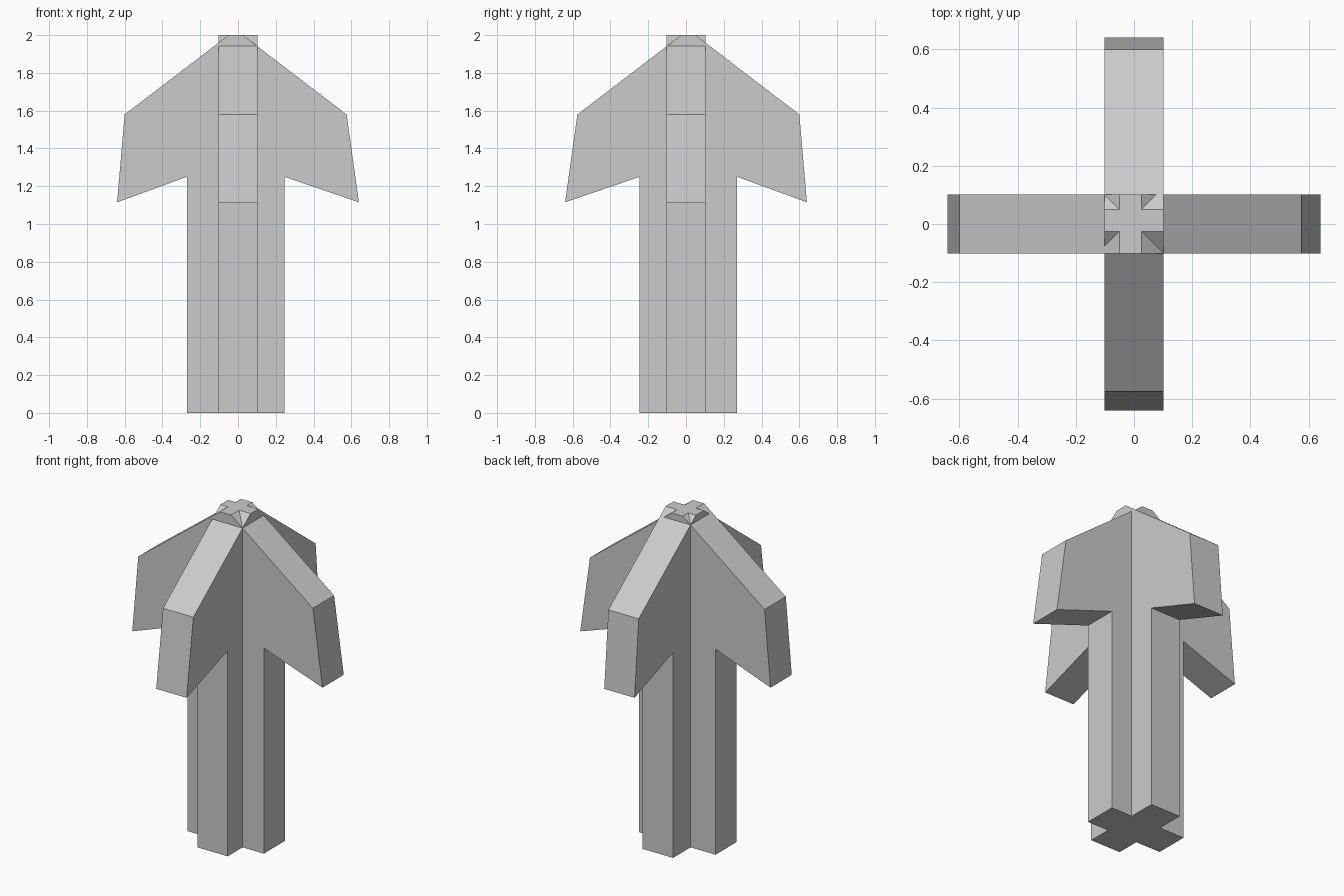
import bpy
import bmesh

if "Cube" in bpy.data.objects:
    bpy.data.objects.remove(bpy.data.objects["Cube"])

HALF = 0.102  # half thickness of each plate

# Arrow outline as (offset along the plate, height)
OUTLINE = [(-0.27, 0), (0.245, 0), (0.245, 1.25), (0.64, 1.115), (0.575, 1.58),
           (0.025, 2), (-0.05, 2), (-0.6, 1.58), (-0.64, 1.115), (-0.27, 1.25)]


def arrow_plate(name, place):
    """Extrude the arrow outline; place(u, w, z) maps it into the scene."""
    bm = bmesh.new()
    face = bm.faces.new([bm.verts.new(place(u, -HALF, z)) for u, z in OUTLINE])
    grown = bmesh.ops.extrude_face_region(bm, geom=[face], use_keep_orig=True)
    shift = place(0, 2 * HALF, 0)
    verts = [v for v in grown["geom"] if isinstance(v, bmesh.types.BMVert)]
    bmesh.ops.translate(bm, verts=verts, vec=shift)
    bmesh.ops.recalc_face_normals(bm, faces=bm.faces)
    mesh = bpy.data.meshes.new(name)
    bm.to_mesh(mesh)
    bm.free()
    obj = bpy.data.objects.new(name, mesh)
    bpy.context.collection.objects.link(obj)
    return obj


# Two crossing plates, the second turned a quarter turn
tree = arrow_plate("crossed_arrow", lambda u, w, z: (u, w, z))
cross = arrow_plate("cross_plate", lambda u, w, z: (w, -u, z))

# Join both plates into one clean solid
union = tree.modifiers.new("union", "BOOLEAN")
union.operation = "UNION"
union.solver = "EXACT"
union.object = cross
bpy.context.view_layer.objects.active = tree
tree.select_set(True)
bpy.ops.object.modifier_apply(modifier=union.name)
bpy.data.objects.remove(cross)
